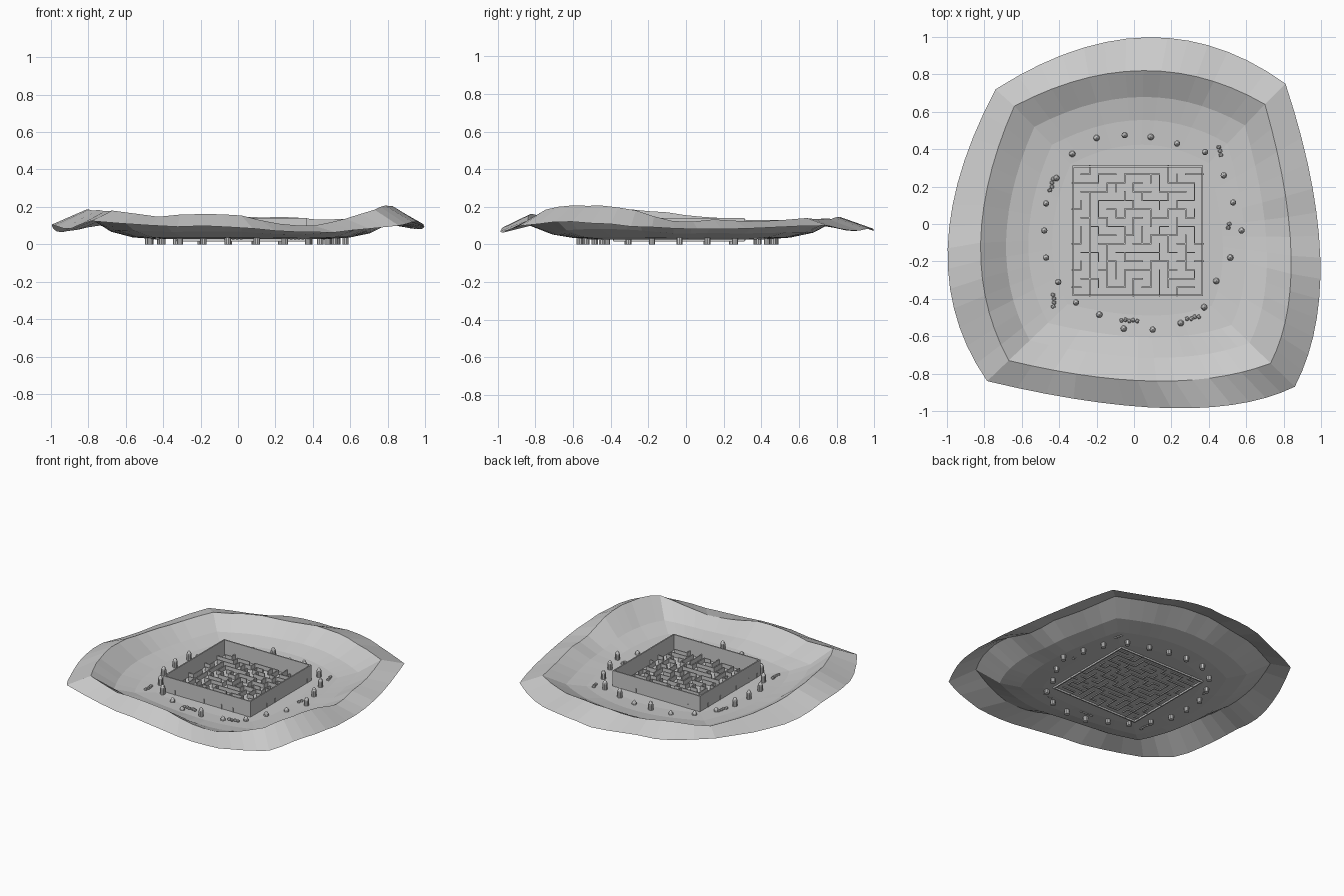
import bpy, bmesh, math, random
from mathutils import Vector, Matrix

random.seed(7)
cube = bpy.data.objects.get("Cube")
if cube:
    bpy.data.objects.remove(cube, do_unlink=True)

stone = bpy.data.materials.new("stone_grey")
stone.use_nodes = True
GREY = (0.6, 0.6, 0.6, 1)
stone.diffuse_color = GREY
stone.node_tree.nodes["Principled BSDF"].inputs["Base Color"].default_value = GREY


def finish(name, bm):
    mesh = bpy.data.meshes.new(name)
    bm.to_mesh(mesh)
    bm.free()
    mesh.materials.append(stone)
    obj = bpy.data.objects.new(name, mesh)
    bpy.context.collection.objects.link(obj)
    return obj


def add_box(bm, low, high):
    low, high = Vector(low), Vector(high)
    place = Matrix.Translation((low + high) / 2) @ Matrix.Diagonal((*(high - low), 1))
    bmesh.ops.create_cube(bm, size=1, matrix=place)


def add_lathe(bm, profile, place, sides=10):
    rings = []
    for r, z in profile:
        angles = [math.tau * i / sides for i in range(sides)]
        rings.append([bm.verts.new(place @ Vector((r * math.cos(a), r * math.sin(a), z)))
                      for a in angles])
    for a, b in zip(rings, rings[1:]):
        for i in range(sides):
            j = (i + 1) % sides
            bm.faces.new((a[i], a[j], b[j], b[i]))
    bm.faces.new(rings[0][::-1])
    bm.faces.new(rings[-1])


# Valley basin: four bulging sides, each ring running front, right, back, left
STEPS = 14
CENTRE = Vector((0.03, -0.06))


def sample(values, t):
    pos = t * (len(values) - 1)
    i = min(int(pos), len(values) - 2)
    return values[i] + (values[i + 1] - values[i]) * (pos - i)


def outline(corners, mids, heights):
    points = []
    for side in range(4):
        a, b = Vector(corners[side]), Vector(corners[(side + 1) % 4])
        control = 2 * Vector(mids[side]) - (a + b) / 2
        for k in range(STEPS):
            t = k / STEPS
            p = a * (1 - t) ** 2 + control * 2 * t * (1 - t) + b * t * t
            z = sample(heights[side], t)
            if k:
                z += random.uniform(-0.004, 0.004)
            points.append(Vector((p.x, p.y, z)))
    return points


ridge = outline(
    [(-.67, -.73), (.73, -.745), (.70, .64), (-.64, .63)],
    [(.12, -.84), (.84, -.17), (.05, .82), (-.82, -.1)],
    [(.18, .15, .165, .155, .11, .10, .14, .185),
     (.185, .21, .205, .18, .12, .13, .125, .14),
     (.14, .13, .145, .145, .13, .14, .125),
     (.13, .13, .14, .17, .185, .18, .18)])
rim = outline(
    [(-.785, -.84), (.86, -.87), (.81, .75), (-.74, .72)],
    [(.2, -.985), (.996, -.18), (.07, .998), (-.996, -.13)],
    [(.125, .095, .10, .07, .06, .08, .10),
     (.10, .12, .11, .09, .075, .09, .10),
     (.10, .07, .09, .075, .085, .07, .10),
     (.10, .07, .065, .10, .105, .08, .125)])


def inward(scale, rise, base):
    ring = []
    for p in ridge:
        xy = CENTRE + (p.xy - CENTRE) * scale
        ring.append(Vector((xy.x, xy.y, base + rise * (p.z - base))))
    return ring


rings = [rim, ridge, inward(.84, .27, .035), inward(.7, .04, .032), inward(.55, 0, .027)]
bm = bmesh.new()
loops = [[bm.verts.new(p) for p in ring] for ring in rings]
count = len(ridge)
for a, b in zip(loops, loops[1:]):
    for i in range(count):
        j = (i + 1) % count
        bm.faces.new((a[i], a[j], b[j], b[i]))
bm.faces.new(loops[-1])
finish("valley_basin", bm)

# Tall square enclosure wall
LEFT, RIGHT, FRONT, BACK = -.33, .37, -.385, .312
THICK, TOP, FOOT = .009, .14, .015
bm = bmesh.new()
for y in (FRONT, BACK - THICK):
    add_box(bm, (LEFT, y, FOOT), (RIGHT, y + THICK, TOP))
for x in (LEFT, RIGHT - THICK):
    add_box(bm, (x, FRONT + THICK, FOOT), (x + THICK, BACK - THICK, TOP))
finish("enclosure_wall", bm)

# Low maze walls: carve passages through a grid, then keep the remaining walls
CELLS = 15
cw, ch = (RIGHT - LEFT) / CELLS, (BACK - FRONT) / CELLS
opened, seen, stack = set(), {(0, 0)}, [(0, 0)]
while stack:
    x, y = stack[-1]
    ways = [(x + dx, y + dy) for dx, dy in ((1, 0), (-1, 0), (0, 1), (0, -1))
            if 0 <= x + dx < CELLS and 0 <= y + dy < CELLS and (x + dx, y + dy) not in seen]
    if not ways:
        stack.pop()
        continue
    step = random.choice(ways)
    opened.add(frozenset(((x, y), step)))
    seen.add(step)
    stack.append(step)

bm = bmesh.new()
half = .0035
for x in range(CELLS):
    for y in range(CELLS):
        px, py = LEFT + (x + 1) * cw, FRONT + (y + 1) * ch
        if x + 1 < CELLS and frozenset(((x, y), (x + 1, y))) not in opened:
            add_box(bm, (px - half, py - ch - half, .02), (px + half, py + half, .058))
        if y + 1 < CELLS and frozenset(((x, y), (x, y + 1))) not in opened:
            add_box(bm, (px - cw - half, py - half, .02), (px + half, py + half, .058))
finish("maze_walls", bm)

# Ring of domed pillars, some of them broken down to stumps
tall_spots = [(-.05, .475), (.23, .43), (.38, .385), (.48, .26), (.53, .115),
              (.575, -.035), (.10, -.565), (-.31, -.42), (-.405, -.31),
              (-.47, -.18), (-.48, -.035), (-.47, .11)]
stump_spots = [(-.33, .375), (-.20, .46), (.09, .465), (.515, -.18), (.44, -.305),
               (.375, -.445), (.25, -.53), (-.055, -.56), (-.185, -.485), (-.415, .245)]
for name, spots, height in (("tall_pillars", tall_spots, .08), ("stump_pillars", stump_spots, .045)):
    bm = bmesh.new()
    profile = [(.017, 0), (.017, height - .012), (.015, height - .004),
               (.011, height + .006), (.006, height + .012), (.002, height + .015)]
    for x, y in spots:
        add_lathe(bm, profile, Matrix.Translation((x, y, 0)))
    finish(name, bm)

# Fallen column pieces: centre, heading in degrees, number of drums
fallen = [(-.44, .21, 80, 4), (.46, .39, -65, 3), (.505, -.01, 90, 2),
          (-.432, -.41, 95, 4), (-.025, -.515, 0, 5), (.315, -.5, 15, 4)]
bm = bmesh.new()
for x, y, heading, drums in fallen:
    along = Matrix.Rotation(math.radians(heading), 4, "Z")
    for k in range(drums):
        offset = Vector(((k - (drums - 1) / 2) * .021, random.uniform(-.005, .005), 0))
        place = (Matrix.Translation(Vector((x, y, .036)) + along @ offset) @ along
                 @ Matrix.Rotation(random.uniform(-.4, .4), 4, "Z")
                 @ Matrix.Rotation(math.pi / 2, 4, "Y"))
        add_lathe(bm, [(.008, -.009), (.011, -.004), (.011, .004), (.008, .009)], place, 8)
finish("fallen_drums", bm)
